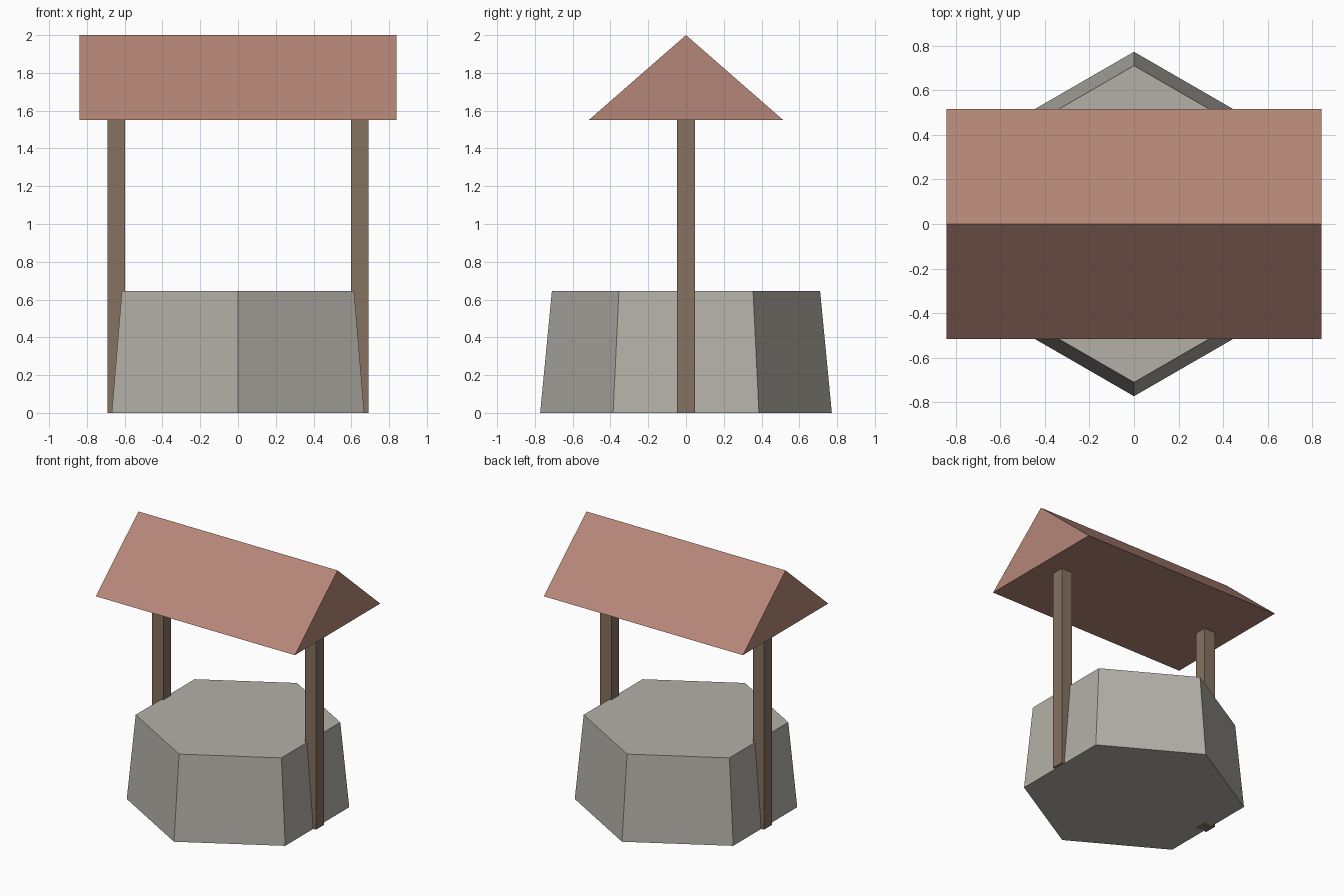
import bpy, bmesh, math

if "Cube" in bpy.data.objects:
    bpy.data.objects.remove(bpy.data.objects["Cube"])


def material(name, rgb):
    m = bpy.data.materials.new(name)
    m.diffuse_color = (*rgb, 1)
    m.use_nodes = True
    m.node_tree.nodes["Principled BSDF"].inputs["Base Color"].default_value = m.diffuse_color
    return m


STONE = material("grey stone", (0.45, 0.435, 0.39))
WOOD = material("brown wood", (0.24, 0.17, 0.12))
TILE = material("red clay tile", (0.46, 0.24, 0.185))


def loft(name, lower, upper, mat):
    """Closed solid between two matching rings of points."""
    bm = bmesh.new()
    a = [bm.verts.new(p) for p in lower]
    b = [bm.verts.new(p) for p in upper]
    n = len(a)
    bm.faces.new(a[::-1])
    bm.faces.new(b)
    for i in range(n):
        j = (i + 1) % n
        bm.faces.new((a[i], a[j], b[j], b[i]))
    bmesh.ops.recalc_face_normals(bm, faces=bm.faces)
    mesh = bpy.data.meshes.new(name)
    bm.to_mesh(mesh)
    bm.free()
    mesh.materials.append(mat)
    ob = bpy.data.objects.new(name, mesh)
    bpy.context.collection.objects.link(ob)
    return ob


def hexagon(r, z):
    return [(r * math.cos(math.radians(30 + 60 * i)),
             r * math.sin(math.radians(30 + 60 * i)), z) for i in range(6)]


def square(cx, h, z):
    return [(cx - h, -h, z), (cx + h, -h, z), (cx + h, h, z), (cx - h, h, z)]


# Tapered six-sided well wall
loft("well_base", hexagon(0.772, 0), hexagon(0.71, 0.645), STONE)

# Posts on either side
for side, x in (("left", -0.644), ("right", 0.644)):
    loft(side + "_post", square(x, 0.047, 0), square(x, 0.047, 1.56), WOOD)

# Gabled roof, a triangle run along x
gable = [(-0.515, 1.55), (0.515, 1.55), (0, 2.0)]
loft("roof", [(-0.84, y, z) for y, z in gable],
     [(0.84, y, z) for y, z in gable], TILE)
